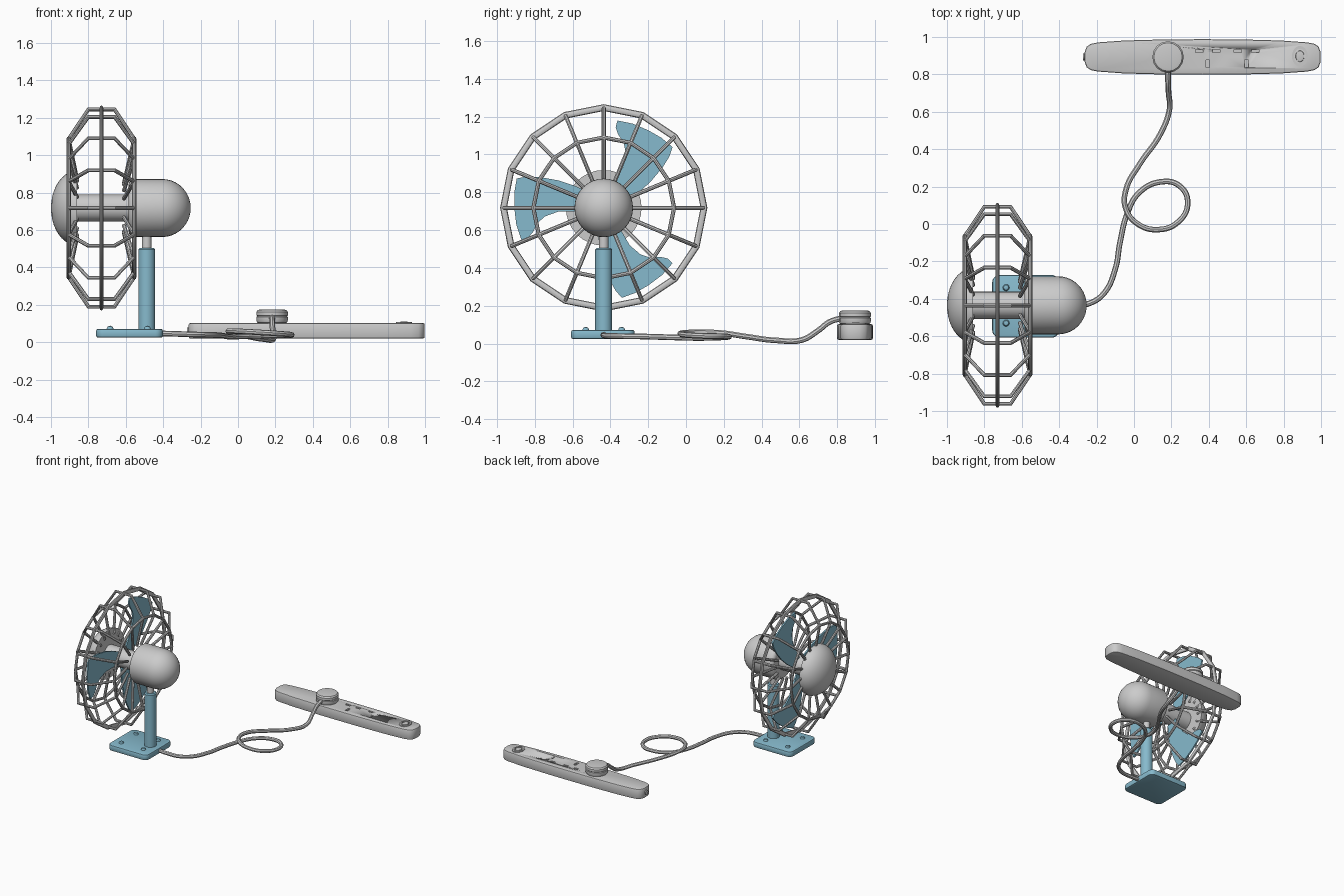
import bpy, bmesh
from math import sin, cos, pi, radians
from mathutils import Matrix, Vector

if "Cube" in bpy.data.objects:
    bpy.data.objects.remove(bpy.data.objects["Cube"])

CY, CZ, CX = -0.435, 0.718, -0.73      # fan axis (along x) and cage middle
AXIS_X = Matrix.Translation((0, CY, CZ)) @ Matrix.Rotation(pi / 2, 4, 'Y')
blue = bpy.data.materials.new("blue_plastic")
blue.diffuse_color = (0.24, 0.49, 0.61, 1)
blue.use_nodes = True
blue.node_tree.nodes["Principled BSDF"].inputs["Base Color"].default_value = blue.diffuse_color


def finish(obj, mat=None, angle=35):
    if mat:
        obj.data.materials.append(mat)
    bpy.ops.object.select_all(action='DESELECT')
    obj.select_set(True)
    bpy.context.view_layer.objects.active = obj
    if obj.type == 'CURVE':
        bpy.ops.object.convert(target='MESH')
        obj = bpy.context.object
    bpy.ops.object.shade_smooth_by_angle(angle=radians(angle))
    return obj


def add_bm(name, bm, matrix=Matrix(), mat=None):
    bmesh.ops.recalc_face_normals(bm, faces=bm.faces)
    mesh = bpy.data.meshes.new(name)
    bm.to_mesh(mesh)
    bm.free()
    mesh.transform(matrix)
    obj = bpy.data.objects.new(name, mesh)
    bpy.context.collection.objects.link(obj)
    return finish(obj, mat)


def lathe(name, profile, matrix=Matrix(), mat=None, steps=32):
    """Spin (radius, height) points around z."""
    bm = bmesh.new()
    vs = [bm.verts.new((r, 0, h)) for r, h in profile]
    es = [bm.edges.new(p) for p in zip(vs, vs[1:])]
    bmesh.ops.spin(bm, geom=vs + es, cent=(0, 0, 0), axis=(0, 0, 1),
                   angle=2 * pi, steps=steps)
    bmesh.ops.remove_doubles(bm, verts=bm.verts, dist=1e-5)
    return add_bm(name, bm, matrix, mat)


def prism(name, outline, z0, z1, bevel=0, matrix=Matrix(), mat=None):
    """Extrude an xy outline from z0 to z1, rounding its rims."""
    bm = bmesh.new()
    face = bm.faces.new([bm.verts.new((x, y, z0)) for x, y in outline])
    ext = bmesh.ops.extrude_face_region(bm, geom=[face], use_keep_orig=True)
    bmesh.ops.translate(bm, vec=(0, 0, z1 - z0),
                        verts=[g for g in ext['geom'] if isinstance(g, bmesh.types.BMVert)])
    bmesh.ops.recalc_face_normals(bm, faces=bm.faces)
    if bevel:
        rims = [e for e in bm.edges if abs(e.verts[0].co.z - e.verts[1].co.z) < 1e-6]
        bmesh.ops.bevel(bm, geom=rims, offset=bevel, segments=2, profile=0.5, affect='EDGES')
    return add_bm(name, bm, matrix, mat)


def tube(name, splines, radius, kind='POLY', res=2):
    """Round wire along (points, cyclic) paths."""
    cu = bpy.data.curves.new(name, 'CURVE')
    cu.dimensions = '3D'
    cu.bevel_depth, cu.bevel_resolution, cu.use_fill_caps = radius, res, True
    for pts, cyclic in splines:
        s = cu.splines.new(kind)
        if kind == 'BEZIER':
            s.bezier_points.add(len(pts) - 1)
            for bp, p in zip(s.bezier_points, pts):
                bp.co = p
                bp.handle_left_type = bp.handle_right_type = 'AUTO'
            s.resolution_u = 8
        else:
            s.points.add(len(pts) - 1)
            for sp, p in zip(s.points, pts):
                sp.co = (*p, 1)
        s.use_cyclic_u = cyclic
    obj = bpy.data.objects.new(name, cu)
    bpy.context.collection.objects.link(obj)
    return finish(obj)


def polar(x, r, a):
    return (x, CY + r * cos(a), CZ + r * sin(a))


def arc(cx, cy, rx, ry, a0, a1, n):
    return [(cx + rx * cos(radians(a0 + (a1 - a0) * i / n)),
             cy + ry * sin(radians(a0 + (a1 - a0) * i / n))) for i in range(n + 1)]


# Cage: 16 bent ribs, two side rings and a heavier middle ring
angles = [2 * pi * i / 16 for i in range(16)]
rib = [(-0.13, 0.15), (-0.175, 0.37), (-0.07, 0.527), (0.07, 0.527), (0.175, 0.37), (0.12, 0.13)]
tube("cage_ribs", [([polar(CX + x, r, a) for x, r in rib], False) for a in angles], 0.011)
tube("cage_side_rings", [([polar(CX + x, 0.372, a) for a in angles], True)
                         for x in (-0.175, 0.175)], 0.011)
bm = bmesh.new()
grid = [[bm.verts.new(polar(CX + 0.011 * sin(t), 0.53 + 0.018 * cos(t), a))
         for t in (2 * pi * k / 10 for k in range(10))] for a in angles]
for i in range(16):
    for k in range(10):
        bm.faces.new((grid[i][k], grid[i][(k + 1) % 10],
                      grid[(i + 1) % 16][(k + 1) % 10], grid[(i + 1) % 16][k]))
add_bm("cage_middle_ring", bm)

# Front dome, shaft and motor, all on the fan axis
lathe("front_dome", [(0, -0.86)] + [(max(0, r), x) for r, x in
      arc(0, -0.86, 0.2, 0.14, 0, -90, 10)], AXIS_X)
lathe("fan_shaft", [(0, -0.87), (0.073, -0.87), (0.073, -0.55), (0, -0.55)], AXIS_X)
lathe("motor_housing", [(0, -0.585)] + arc(0.125, -0.555, 0.03, 0.03, -90, 0, 4)
      + [(max(0, r), x) for r, x in arc(0, -0.405, 0.155, 0.152, 0, 90, 10)], AXIS_X)

# Three flat blades
blade = [(0.05, -0.07), (0.15, -0.115), (0.24, -0.145), (0.34, -0.163), (0.41, -0.165),
         (0.46, -0.155), (0.473, -0.08), (0.473, 0), (0.462, 0.09), (0.436, 0.168),
         (0.40, 0.158), (0.375, 0.13), (0.35, 0.08), (0.31, 0.045), (0.24, 0.02), (0.05, 0.02)]
for n in range(3):
    a = radians(60 + 120 * n)
    m = Matrix(((0, 0, 1, CX), (cos(a), -sin(a), 0, CY), (sin(a), cos(a), 0, CZ), (0, 0, 0, 1)))
    prism(f"blade_{n + 1}", blade, -0.006, 0.006, 0, m, blue)

# Stand: neck, column, base plate and four screws
post = Matrix.Translation((-0.488, CY, 0))
lathe("neck", [(0, 0.48), (0.025, 0.48), (0.025, 0.6), (0, 0.6)], post)
lathe("column", [(0, 0.05), (0.045, 0.05), (0.045, 0.497), (0.038, 0.505), (0, 0.505)], post, blue)
base = []
for sx, sy, a in ((1, 1, 0), (-1, 1, 90), (-1, -1, 180), (1, -1, 270)):
    base += arc(-0.58 + sx * 0.138, -0.44 + sy * 0.128, 0.04, 0.04, a, a + 90, 5)
prism("base_plate", base, 0.025, 0.072, 0.01, mat=blue)
for i, (x, y) in enumerate([(x, y) for x in (-0.684, -0.484) for y in (-0.53, -0.34)]):
    lathe(f"base_screw_{i + 1}", [(0.018, 0.065), (0.018, 0.074), (0.013, 0.084), (0, 0.089)],
          Matrix.Translation((x, y, 0)), blue, 12)

# Power cable with one loop
tube("cable", [([
    (-0.43, -0.435, 0.048), (-0.33, -0.437, 0.045), (-0.24, -0.425, 0.042), (-0.16, -0.37, 0.04),
    (-0.10, -0.24, 0.038), (-0.075, -0.10, 0.034), (-0.037, 0.053, 0.03), (0.025, 0.165, 0.032),
    (0.14, 0.225, 0.036), (0.245, 0.203, 0.038), (0.287, 0.107, 0.04), (0.235, 0.01, 0.045),
    (0.13, -0.03, 0.052), (0.02, 0.0, 0.058), (-0.045, 0.085, 0.06), (-0.042, 0.187, 0.056),
    (0.03, 0.32, 0.037), (0.14, 0.48, 0.017), (0.19, 0.615, 0.02), (0.185, 0.70, 0.07),
    (0.182, 0.76, 0.115), (0.182, 0.84, 0.138)], False)], 0.015, 'BEZIER')

# Power strip body with recessed socket slots
SX, SY = 0.367, 0.893
quarter = [(0.633, 0.025), (0.622, 0.055), (0.60, 0.07), (0.56, 0.078), (0.42, 0.088), (0.2, 0.094)]
top = quarter + [(0, 0.095)] + [(-x, y) for x, y in reversed(quarter)]
outline = top + [(-x, -y) for x, y in top]
strip = prism("power_strip", [(SX + x * 0.997, SY + y) for x, y in outline], 0.02, 0.103, 0.009)
bm = bmesh.new()
for x in (0.394, 0.601):
    for dx, y, w, h in ((-0.046, 0.925, 0.04, 0.016), (0.046, 0.925, 0.04, 0.016),
                        (0, 0.857, 0.02, 0.042)):
        bmesh.ops.create_cube(bm, size=1, matrix=Matrix.Translation((x + dx, y, 0.103))
                              @ Matrix.Diagonal((w, h, 0.03, 1)))
cutter = add_bm("slot_cutter", bm)
cutter.hide_render = True
cutter.hide_set(True)
mod = strip.modifiers.new("slots", 'BOOLEAN')
mod.object, mod.solver = cutter, 'EXACT'
bpy.context.view_layer.objects.active = strip
bpy.ops.object.modifier_apply(modifier=mod.name)
bpy.data.objects.remove(cutter)

# Switch with rim, end nub and plug
sw = Matrix.Translation((0.887, 0.897, 0)) @ Matrix.Diagonal((0.85, 1.1, 1, 1))
lathe("switch_rim", [(0.036, 0.10), (0.036, 0.108), (0.05, 0.108), (0.05, 0.10)], sw, steps=24)
lathe("switch_button", [(0.028, 0.10), (0.026, 0.109), (0.015, 0.111), (0, 0.111)], sw, steps=24)
lathe("strip_end_nub", [(0, -0.272), (0.018, -0.272), (0.018, -0.25), (0, -0.25)],
      Matrix.Translation((0, SY, 0.062)) @ Matrix.Rotation(pi / 2, 4, 'Y'), steps=12)
lathe("plug", [(0, 0.1), (0.07, 0.1), (0.08, 0.106), (0.084, 0.116), (0.084, 0.136), (0.079, 0.14),
               (0.084, 0.144), (0.084, 0.163), (0.076, 0.173), (0.06, 0.176), (0, 0.176)],
      Matrix.Translation((0.182, SY, 0)), steps=16)
